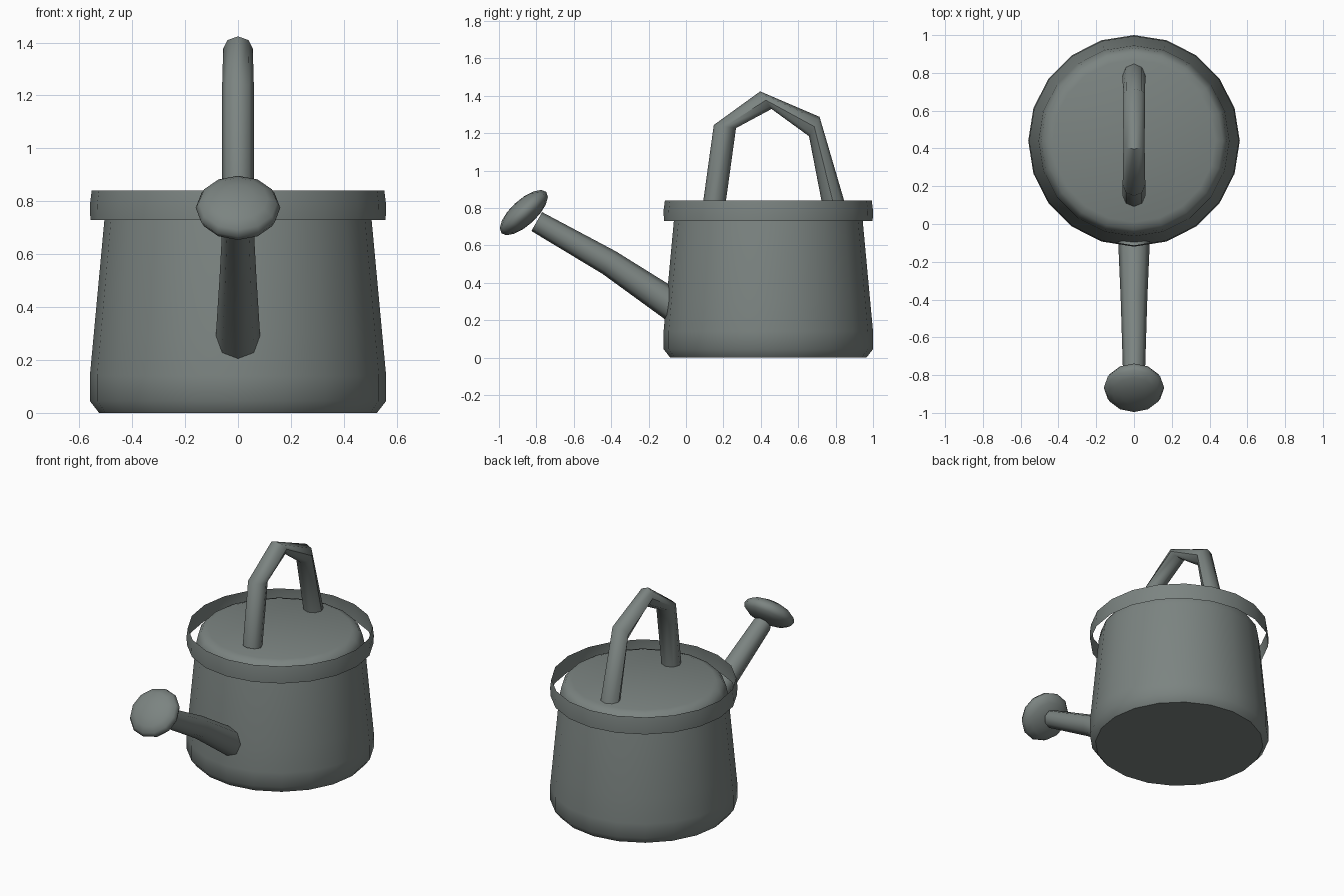
import bpy, bmesh, math
from mathutils import Vector, Matrix

cube = bpy.data.objects.get("Cube")
if cube:
    bpy.data.objects.remove(cube, do_unlink=True)

CENTRE_Y = 0.44

metal = bpy.data.materials.new("grey_green_metal")
metal.use_nodes = True
colour = (0.2, 0.23, 0.22, 1)
metal.diffuse_color = colour
metal.node_tree.nodes["Principled BSDF"].inputs["Base Color"].default_value = colour


def finish(name, bm, angle=40):
    bmesh.ops.recalc_face_normals(bm, faces=bm.faces)
    mesh = bpy.data.meshes.new(name)
    bm.to_mesh(mesh)
    bm.free()
    mesh.materials.append(metal)
    obj = bpy.data.objects.new(name, mesh)
    bpy.context.collection.objects.link(obj)
    bpy.ops.object.select_all(action="DESELECT")
    obj.select_set(True)
    bpy.context.view_layer.objects.active = obj
    bpy.ops.object.shade_smooth_by_angle(angle=math.radians(angle))
    return obj


def bridge(bm, rings):
    for a, b in zip(rings, rings[1:]):
        n = len(a)
        for i in range(n):
            j = (i + 1) % n
            bm.faces.new((a[i], a[j], b[j], b[i]))


def lathe(name, profile, capped, sides=20):
    """Turn (radius, height) points around the can's axis."""
    bm = bmesh.new()
    rings = []
    for r, z in profile:
        angles = [math.tau * i / sides for i in range(sides)]
        rings.append([bm.verts.new((r * math.cos(a), CENTRE_Y + r * math.sin(a), z))
                      for a in angles])
    bridge(bm, rings)
    if capped:
        bm.faces.new(rings[0])
        bm.faces.new(rings[-1])
    return finish(name, bm)


def tube(name, path, sides=8):
    """Sweep a circle along (y, z, radius) points, square to the incoming segment."""
    bm = bmesh.new()
    pts = [Vector((0, y, z)) for y, z, r in path]
    rings = []
    for i, p in enumerate(pts):
        k = max(i, 1)
        along = (pts[k] - pts[k - 1]).normalized()
        across = Vector((1, 0, 0))
        up = along.cross(across)
        r = path[i][2]
        rings.append([bm.verts.new(p + r * (math.cos(a) * across + math.sin(a) * up))
                      for a in (math.tau * s / sides for s in range(sides))])
    bridge(bm, rings)
    bm.faces.new(rings[0])
    bm.faces.new(rings[-1])
    return finish(name, bm, 50)


# Tapered body with a rounded closed top
lathe("can_body", [(0.525, 0), (0.56, 0.045), (0.56, 0.14), (0.545, 0.3), (0.505, 0.73),
                   (0.492, 0.79), (0.47, 0.818), (0.43, 0.832)], True)

# Open band standing clear of the body
lathe("rim_band", [(0.558, 0.73), (0.56, 0.785), (0.553, 0.84)], False)

# Bent carrying handle
tube("handle", [(0.152, 0.83, 0.06), (0.208, 1.235, 0.06), (0.427, 1.376, 0.056),
                (0.686, 1.235, 0.059), (0.79, 0.815, 0.06)])

# Spout, from its tip down into the body
tube("spout", [(-0.798, 0.727, 0.058), (-0.41, 0.507, 0.07), (-0.04, 0.258, 0.086)])

# Flattened sprinkler head
bm = bmesh.new()
bmesh.ops.create_uvsphere(bm, u_segments=12, v_segments=8, radius=1)
place = (Matrix.Translation((0, -0.867, 0.775)) @ Matrix.Rotation(math.radians(42.6), 4, "X")
         @ Matrix.Diagonal((0.16, 0.163, 0.068, 1)))
bmesh.ops.transform(bm, matrix=place, verts=bm.verts)
finish("sprinkler_head", bm, 60)
